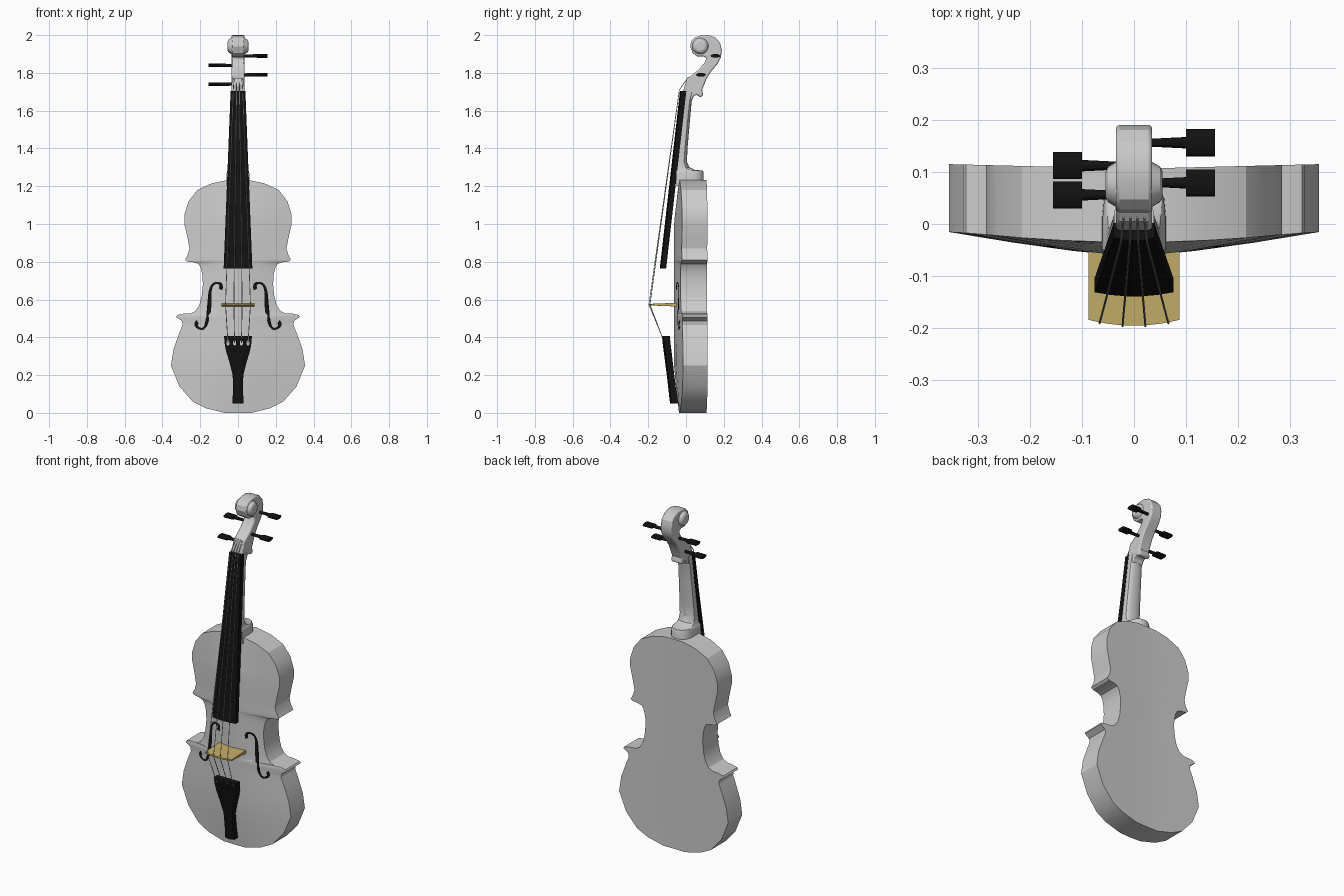
import bpy, bmesh, math

if "Cube" in bpy.data.objects:
    bpy.data.objects.remove(bpy.data.objects["Cube"])

def material(name, col):
    m = bpy.data.materials.new(name)
    m.diffuse_color = (*col, 1)
    m.use_nodes = True
    m.node_tree.nodes["Principled BSDF"].inputs["Base Color"].default_value = m.diffuse_color
    return m

BLACK = material("ebony", (0.006, 0.006, 0.006))
GOLD = material("maple", (0.55, 0.42, 0.14))

def loft(name, rings, mat=None):
    """Skin a list of equal-length point rings and cap both ends."""
    bm = bmesh.new()
    rows = [[bm.verts.new(p) for p in r] for r in rings]
    n = len(rows[0])
    for a, b in zip(rows, rows[1:]):
        for i in range(n):
            bm.faces.new((a[i], a[(i + 1) % n], b[(i + 1) % n], b[i]))
    bm.faces.new(rows[0])
    bm.faces.new(rows[-1])
    bmesh.ops.recalc_face_normals(bm, faces=bm.faces)
    me = bpy.data.meshes.new(name)
    bm.to_mesh(me)
    bm.free()
    ob = bpy.data.objects.new(name, me)
    bpy.context.collection.objects.link(ob)
    if mat:
        me.materials.append(mat)
    return ob

def tube(name, pts, depth, radii=None, mat=None, yscale=1):
    """Round tube along a path, optionally flattened in y."""
    cu = bpy.data.curves.new(name, 'CURVE')
    cu.dimensions = '3D'
    cu.bevel_depth, cu.bevel_resolution, cu.use_fill_caps = depth, 1, True
    cu.resolution_u = 5
    sp = cu.splines.new('NURBS' if radii else 'POLY')
    sp.points.add(len(pts) - 1)
    for i, (x, y, z) in enumerate(pts):
        sp.points[i].co = (x, y / yscale, z, 1)
        sp.points[i].radius = radii[i] if radii else 1
    if radii:
        sp.use_endpoint_u, sp.order_u = True, 3
    ob = bpy.data.objects.new(name, cu)
    ob.scale.y = yscale
    bpy.context.collection.objects.link(ob)
    if mat:
        cu.materials.append(mat)
    bpy.ops.object.select_all(action='DESELECT')
    ob.select_set(True)
    bpy.context.view_layer.objects.active = ob
    bpy.ops.object.convert(target='MESH')
    return ob

# Body: half outline (half width, z), bottom to top
OUT = [(.07, 0), (.17, .025), (.24, .06), (.31, .14), (.355, .25), (.342, .335),
       (.312, .42), (.293, .465), (.297, .487), (.328, .508), (.322, .518), (.29, .525), (.25, .527),
       (.225, .54), (.205, .57), (.192, .62), (.186, .68), (.188, .73), (.198, .77),
       (.21, .789), (.235, .797), (.27, .801), (.281, .81), (.265, .84), (.257, .87),
       (.266, .92), (.284, 1.0), (.284, 1.05), (.262, 1.12), (.215, 1.18),
       (.14, 1.215), (.06, 1.232)]

def half_width(z):
    for (a, z0), (b, z1) in zip(OUT, OUT[1:]):
        if z <= z1:
            return a + (b - a) * (z - z0) / (z1 - z0)
    return OUT[-1][0]

def front(x, z):
    """Arched front surface height."""
    w = half_width(z)
    edge = -.035 + .055 * w * min(1, w / .3)
    mid = -.037 - .026 * min(1, max(0, min(z, 1.232 - z)) / .22)
    return edge + (mid - edge) * (1 - min(1, abs(x) / w) ** 1.3)

T = [-1, -.66, -.33, 0, .33, .66, 1]
loft("body", [[(t * w, front(t * w, z), z) for t in T] +
              [(t * w, .106 + .025 * abs(t) * w, z) for t in (1, .5, 0, -.5, -1)]
              for w, z in OUT])

# Sound holes on both sides
F = [(.09, .655, 1), (.083, .672, 1), (.1, .69, .5), (.13, .685, .55), (.146, .65, .8),
     (.148, .58, 1.1), (.158, .5, .9), (.175, .445, .55), (.205, .445, .5), (.225, .468, .9), (.212, .482, 1)]
for s, side in ((-1, "left"), (1, "right")):
    tube("sound_hole_" + side, [(s * x, front(x, z) + .001, z) for x, z, r in F], .013,
         [r for x, z, r in F], BLACK, .25)

# Neck and heel: (z, front y, back y, half width)
def d_ring(z, yf, yb, w):
    n = 10
    return [(-w, yf, z)] + [(-w * math.cos(math.pi * i / n),
            yf + (yb - yf) * (.45 + .55 * math.sin(math.pi * i / n) ** .7), z)
            for i in range(n + 1)] + [(w, yf, z)]

loft("neck", [d_ring(*r) for r in [
    (1.2, -.05, .092, .062), (1.268, -.05, .094, .06), (1.283, -.05, .088, .056),
    (1.287, -.05, .045, .054), (1.3, -.048, .018, .052), (1.33, -.044, .005, .05),
    (1.4, -.036, .008, .048), (1.55, -.018, .021, .043), (1.65, -.006, .03, .04),
    (1.70, 0, .045, .038)]])

# Pegbox and scroll silhouette (y, z)
HEAD = [(-.012, 1.68), (-.012, 1.715), (.005, 1.77), (.03, 1.787), (.065, 1.815), (.1, 1.855),
        (.108, 1.88), (.09, 1.888), (.06, 1.887), (.035, 1.905), (.022, 1.94), (.028, 1.968),
        (.047, 1.988), (.08, 1.998), (.12, 2.0), (.155, 1.988), (.18, 1.96), (.19, 1.92),
        (.184, 1.88), (.165, 1.845), (.135, 1.81), (.112, 1.775), (.095, 1.735), (.085, 1.71),
        (.092, 1.68), (.075, 1.672), (.055, 1.685), (.04, 1.675), (.03, 1.65)]
head = loft("pegbox_scroll", [[(x, y, z) for y, z in HEAD] for x in (-.035, .035)])
bev = head.modifiers.new("bevel", 'BEVEL')
bev.width, bev.segments, bev.limit_method, bev.angle_limit = .007, 2, 'ANGLE', math.radians(60)

# Scroll eyes
def disc(x, cy, cz, ry, rz, n=20):
    return [(x, cy + ry * math.cos(2 * math.pi * i / n), cz + rz * math.sin(2 * math.pi * i / n))
            for i in range(n)]

loft("scroll_eyes", [disc(x, .076, 1.942, r, r) for x, r in
                     [(-.055, .024), (-.05, .034), (-.03, .046), (.03, .046), (.05, .034), (.055, .024)]])

# Tuning pegs: (side, y, z)
for i, (s, y, z) in enumerate([(-1, .056, 1.74), (1, .079, 1.79), (-1, .112, 1.84), (1, .156, 1.89)]):
    loft(f"peg_{i + 1}", [disc(s * x, y - dy, z, a, b, 12) for x, a, b, dy in
         [(.0, .007, .007, .0), (.04, .008, .008, 0), (.1, .011, .009, 0),
          (.1, .026, .01, 0), (.155, .026, .01, 0)]], BLACK)

# Fingerboard and tailpiece: slabs with a crowned front
def slab(z, w, yf, yb, crown):
    return [(w * t, yf + crown * t * t, z) for t in (-1, -.6, -.2, .2, .6, 1)] + [(w, yb, z), (-w, yb, z)]

loft("fingerboard", [slab(.765, .076, -.139, -.105, .008), slab(1.705, .039, -.032, .002, .006)], BLACK)
tail = loft("tailpiece", [slab(*r, .008) for r in [
    (.05, .029, -.085, -.042), (.12, .027, -.093, -.052), (.2, .028, -.102, -.062),
    (.26, .043, -.11, -.069), (.33, .064, -.119, -.077), (.37, .071, -.124, -.082),
    (.408, .074, -.128, -.086)]], BLACK)

# String holes through the tailpiece
SX = (-.053, -.018, .018, .053)
for i, x in enumerate(SX):
    c = loft(f"hole_cutter_{i + 1}", [[(x + .009 * math.sin(a), y, .37 + .014 * math.cos(a))
             for a in [2 * math.pi * k / 10 for k in range(10)]] for y in (-.2, 0)])
    mod = tail.modifiers.new("hole", 'BOOLEAN')
    mod.object, mod.operation, mod.solver = c, 'DIFFERENCE', 'EXACT'
    bpy.context.view_layer.objects.active = tail
    bpy.ops.object.modifier_apply(modifier=mod.name)
    bpy.data.objects.remove(c)

# Bridge with a curved, thinner string edge
def bridge_top(x):
    return -.195 + .011 * (x / .087) ** 2

loft("bridge", [[(x, -.042, .563), (x, -.042, .583), (x, bridge_top(x), .577), (x, bridge_top(x), .569)]
                for x in [.087 * k / 5 for k in range(-5, 6)]], GOLD)

# Strings over tailpiece, bridge, nut and into the pegbox
for i, x in enumerate(SX):
    bx, nx = (-.066, -.022, .022, .066)[i], (-.025, -.008, .008, .025)[i]
    tube(f"string_{i + 1}", [(x, -.115, .37), (x * 1.05, -.129, .41), (bx, bridge_top(bx) - .002, .573),
                             (nx, -.035, 1.71), (nx * .8, .012, 1.778)], .002)

# Smooth shading with sharp edges kept
bpy.ops.object.select_all(action='SELECT')
bpy.context.view_layer.objects.active = head
bpy.ops.object.shade_smooth_by_angle(angle=math.radians(25))
